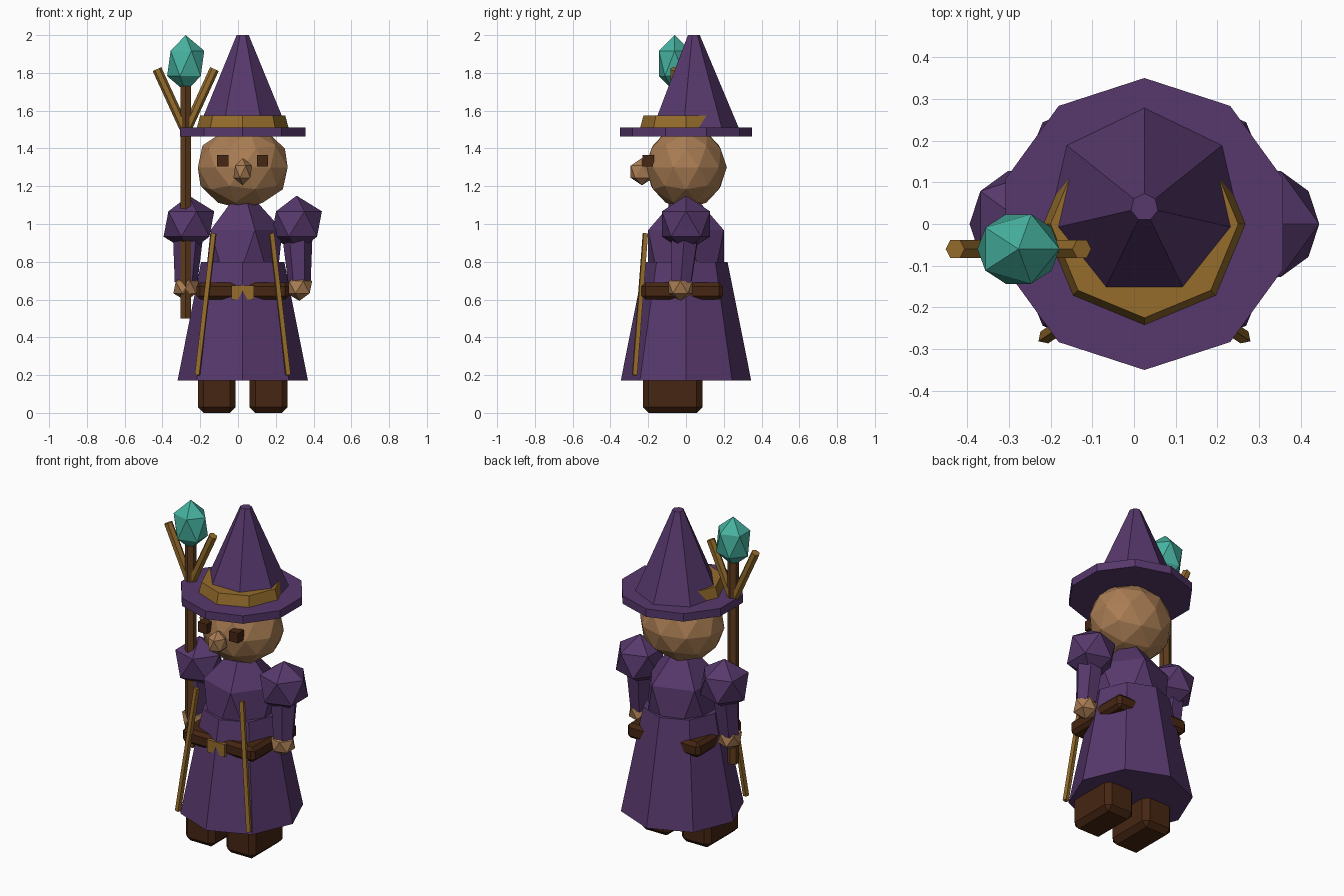
import bpy
from mathutils import Vector

if "Cube" in bpy.data.objects:
    bpy.data.objects.remove(bpy.data.objects["Cube"])

CX = 0.025  # body axis; the staff shifts the whole figure slightly


def mat(name, rgb):
    m = bpy.data.materials.new(name)
    m.diffuse_color = (*rgb, 1)
    m.use_nodes = True
    m.node_tree.nodes["Principled BSDF"].inputs["Base Color"].default_value = m.diffuse_color
    return m


PURPLE = mat("purple_cloth", (0.095, 0.040, 0.150))
SKIN = mat("tan_skin", (0.400, 0.205, 0.088))
LEATHER = mat("dark_leather", (0.060, 0.019, 0.006))
WOOD = mat("staff_wood", (0.115, 0.045, 0.012))
GOLD = mat("ochre_trim", (0.300, 0.150, 0.025))
TEAL = mat("teal_crystal", (0.062, 0.445, 0.350))


def finish(name, material):
    o = bpy.context.object
    o.name = name
    o.data.materials.append(material)
    return o


def ball(name, loc, scale, material, sub=1):
    bpy.ops.mesh.primitive_ico_sphere_add(subdivisions=sub, radius=1, location=loc)
    o = finish(name, material)
    o.scale = scale
    return o


def tube(name, p0, p1, r0, r1, sides, material):
    """Tapered prism from p0 to p1."""
    p0, p1 = Vector(p0), Vector(p1)
    d = p1 - p0
    bpy.ops.mesh.primitive_cone_add(vertices=sides, radius1=r0, radius2=r1,
                                    depth=d.length, location=(p0 + p1) / 2)
    o = finish(name, material)
    if abs(d.x) + abs(d.y) > 1e-6:  # upright parts keep their default turn
        o.rotation_euler = d.to_track_quat('Z', 'Y').to_euler()
    return o


def box(name, loc, size, material, bevel=0):
    bpy.ops.mesh.primitive_cube_add(size=1, location=loc)
    o = finish(name, material)
    o.scale = size
    bpy.ops.object.transform_apply(location=False, rotation=False, scale=True)
    if bevel:
        b = o.modifiers.new("bevel", 'BEVEL')
        b.width, b.segments = bevel, 1
    return o


# Robe and torso
tube("robe_skirt", (CX, 0, 0.172), (CX, 0, 0.80), 0.345, 0.22, 8, PURPLE)
ball("torso", (CX, 0, 0.78), (0.235, 0.235, 0.42), PURPLE)

# Belt and buckle, partly sunk in the robe
box("belt", (CX, -0.02, 0.645), (0.49, 0.43, 0.09), LEATHER, 0.02)
box("buckle", (CX, -0.225, 0.637), (0.12, 0.05, 0.075), GOLD)

# Head, nose
ball("head", (CX, 0, 1.30), (0.25, 0.216, 0.22), SKIN, 2)
ball("nose", (CX, -0.233, 1.277), (0.055, 0.07, 0.072), SKIN)

# Hat
tube("hat_brim", (CX, 0, 1.464), (CX, 0, 1.512), 0.35, 0.35, 10, PURPLE)
tube("hat_cone", (CX, 0.04, 1.50), (CX, 0.04, 2.0), 0.243, 0.033, 7, PURPLE)
tube("hat_band", (CX, 0, 1.50), (CX, 0, 1.575), 0.245, 0.225, 8, GOLD)

# Paired parts
for side, s in (("left", -1), ("right", 1)):
    box(f"{side}_eye", (CX + s * 0.105, -0.20, 1.335), (0.06, 0.06, 0.06), LEATHER)
    box(f"{side}_boot", (CX + s * 0.137, -0.071, 0.11), (0.20, 0.315, 0.22), LEATHER, 0.03)
    ball(f"{side}_shoulder", (CX + s * 0.285, 0, 1.0), (0.15, 0.15, 0.15), PURPLE)
    tube(f"{side}_sleeve", (CX + s * 0.30, -0.025, 0.69), (CX + s * 0.287, 0, 1.0),
         0.06, 0.085, 6, PURPLE)
    ball(f"{side}_hand", (CX + s * 0.30, -0.03, 0.665), (0.075, 0.075, 0.072), SKIN)
    tube(f"{side}_robe_trim", (CX + s * 0.24, -0.272, 0.20), (CX + s * 0.153, -0.215, 0.95),
         0.017, 0.017, 4, GOLD)

# Staff with a forked top and a crystal
SX, SY = -0.277, -0.06
tube("staff_shaft", (SX, SY, 0.50), (SX, SY, 1.73), 0.033, 0.033, 6, WOOD)
for side, s in (("left", -1), ("right", 1)):
    tube(f"{side}_staff_prong", (SX + s * 0.01, SY, 1.51), (SX + s * 0.152, SY, 1.82),
         0.025, 0.025, 6, GOLD)
ball("staff_crystal", (SX, SY, 1.85), (0.11, 0.098, 0.15), TEAL)
